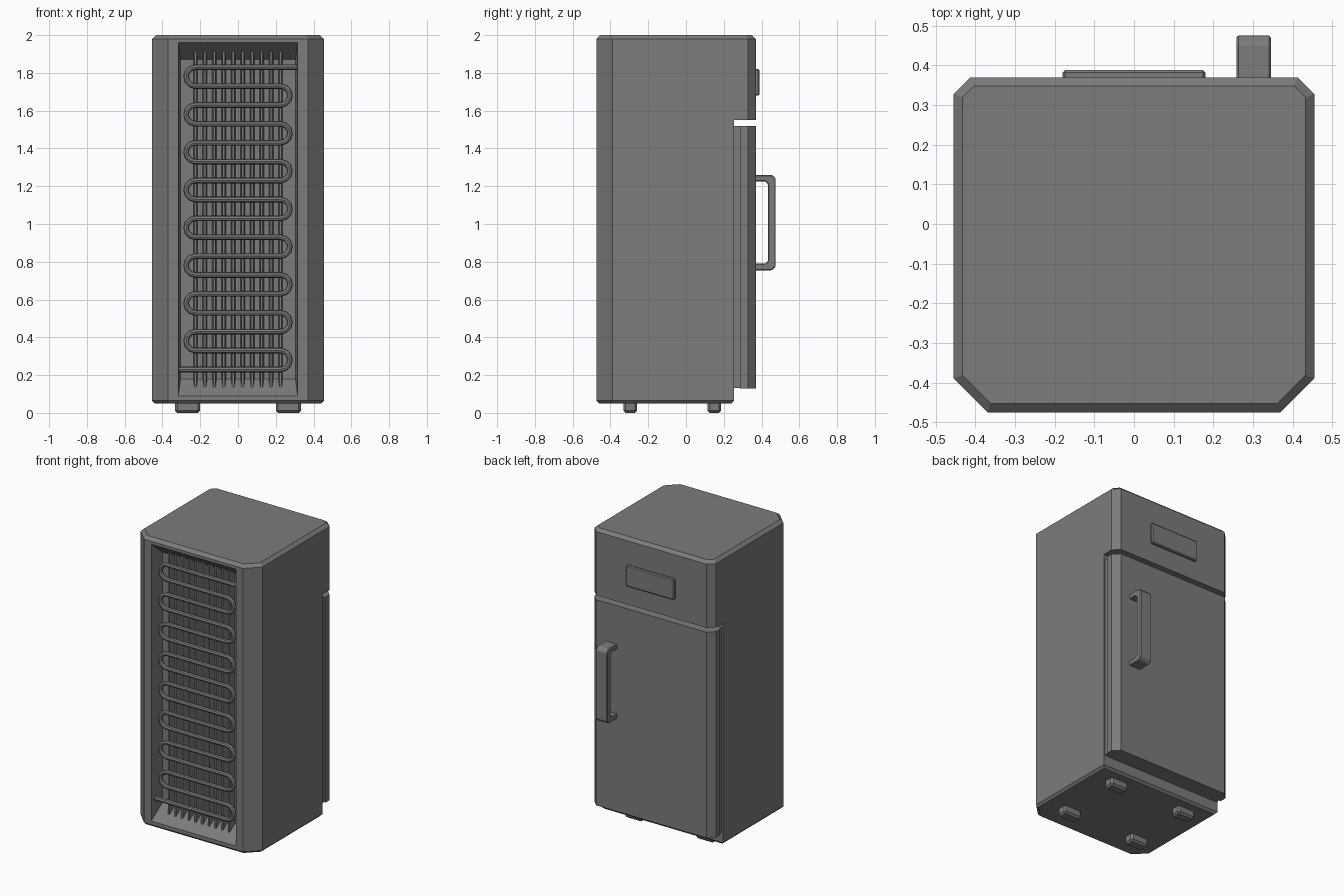
import bpy
import bmesh
from math import cos, sin, pi

default = bpy.data.objects.get("Cube")
if default:
    bpy.data.objects.remove(default, do_unlink=True)

grey = bpy.data.materials.new("enamel_grey")
grey.use_nodes = True
grey.diffuse_color = (0.2, 0.2, 0.2, 1)
grey.node_tree.nodes["Principled BSDF"].inputs["Base Color"].default_value = (0.2, 0.2, 0.2, 1)


def loft(name, rings):
    """Closed solid through equal-length rings of 3D points."""
    bm = bmesh.new()
    loops = [[bm.verts.new(p) for p in ring] for ring in rings]
    for low, high in zip(loops, loops[1:]):
        for i in range(len(low)):
            j = (i + 1) % len(low)
            bm.faces.new((low[i], low[j], high[j], high[i]))
    bm.faces.new(loops[0][::-1])
    bm.faces.new(loops[-1])
    bmesh.ops.recalc_face_normals(bm, faces=bm.faces)
    mesh = bpy.data.meshes.new(name)
    bm.to_mesh(mesh)
    bm.free()
    mesh.materials.append(grey)
    obj = bpy.data.objects.new(name, mesh)
    bpy.context.collection.objects.link(obj)
    return obj


def footprint(z, x, front, back, cut_front, cut_back, inset=0.0):
    """Rectangle in plan with 45 degree corner cuts, shrunk by inset."""
    x, front, back = x - inset, front + inset, back - inset
    half = []
    for y, cut, inward in ((front, cut_front, 1), (back, cut_back, -1)):
        cut = max(cut - 0.586 * inset, 0)
        corner = [(x - cut, y), (x, y + inward * cut)] if cut else [(x, y)]
        half += corner if inward == 1 else corner[::-1]
    return [(px, py, z) for px, py in half] + [(-px, py, z) for px, py in half[::-1]]


def side_prism(name, profile, x0, x1):
    """Extrude a (y, z) profile along x."""
    return loft(name, [[(x, y, z) for y, z in profile] for x in (x0, x1)])


def box(name, x0, x1, y0, y1, z0, z1):
    return side_prism(name, [(y0, z0), (y1, z0), (y1, z1), (y0, z1)], x0, x1)


def apply_modifier(obj, mod):
    bpy.context.view_layer.objects.active = obj
    bpy.ops.object.modifier_apply(modifier=mod.name)


def carve(obj, cutter):
    mod = obj.modifiers.new("carve", 'BOOLEAN')
    mod.operation, mod.solver, mod.object = 'DIFFERENCE', 'EXACT', cutter
    apply_modifier(obj, mod)
    bpy.data.objects.remove(cutter, do_unlink=True)


def soften(obj, width):
    mod = obj.modifiers.new("chamfer", 'BEVEL')
    mod.width, mod.segments = width, 1
    apply_modifier(obj, mod)


# Cabinet with chamfered rims
plan = (0.455, -0.475, 0.37, 0.085, 0.042)
cabinet = loft("cabinet", [footprint(z, *plan, inset) for z, inset in
                           ((0.05, 0.015), (0.065, 0), (1.98, 0), (2.0, 0.022))])

# Door space below the upper compartment
carve(cabinet, side_prism("door_space", [(0.255, 1.55), (0.6, 1.55), (0.6, 0), (0.24, 0),
                                         (0.24, 0.05), (0.255, 0.065)], -1, 1))


# Tapered recess for the cooling grille
def opening(y, x, z0, z1):
    return [(-x, y, z0), (x, y, z0), (x, y, z1), (-x, y, z1)]


carve(cabinet, loft("recess", [opening(-0.5, 0.318, 0.07, 1.98),
                               opening(-0.475, 0.316, 0.09, 1.96),
                               opening(-0.37, 0.304, 0.18, 1.87)]))

# Door and its seal
loft("door", [footprint(z, 0.455, 0.285, 0.37, 0, 0.042) for z in (0.13, 1.52)])
box("door_seal", -0.445, 0.445, 0.25, 0.29, 0.132, 1.518)

# Handle
handle = side_prism("door_handle", [
    (0.365, 0.755), (0.455, 0.755), (0.475, 0.775), (0.475, 1.24), (0.455, 1.26), (0.365, 1.26),
    (0.365, 1.225), (0.42, 1.225), (0.435, 1.21), (0.435, 0.805), (0.42, 0.79), (0.365, 0.79)],
    0.258, 0.345)
soften(handle, 0.005)

# Plain plate on the upper compartment
soften(box("upper_plate", -0.18, 0.18, 0.36, 0.388, 1.68, 1.82), 0.006)

# Feet
for side, x in (("right", -0.267), ("left", 0.267)):
    for end, y in (("front", -0.295), ("back", 0.15)):
        foot = box(f"{end}_{side}_foot", x - 0.066, x + 0.066, y - 0.036, y + 0.036, 0, 0.07)
        soften(foot, 0.012)

# Vertical tapered fins
for i in range(10):
    x = -0.225 + 0.05 * i
    loft(f"cooling_fin_{i + 1}", [
        [(x - w, y, 0.13), (x + w, y, 0.13), (x + w, y, 1.92), (x - w, y, 1.92)]
        for y, w in ((-0.42, 0.006), (-0.36, 0.013))])

# Serpentine cooling pipe
rows, pitch, reach = 17, 0.1, 0.225
path = [(0.312, 1.83)]
for row in range(rows - 1):
    side = -1 if row % 2 == 0 else 1
    centre = 1.83 - pitch * (row + 0.5)
    for step in range(7):
        angle = pi / 2 - pi * step / 6
        path.append((side * (reach + pitch / 2 * cos(angle)), centre + pitch / 2 * sin(angle)))
path.append((-0.312, 1.83 - pitch * (rows - 1)))

curve = bpy.data.curves.new("cooling_pipe", 'CURVE')
curve.dimensions = '3D'
curve.bevel_depth = 0.015
curve.bevel_resolution = 2
curve.use_fill_caps = True
spline = curve.splines.new('POLY')
spline.points.add(len(path) - 1)
for point, (x, z) in zip(spline.points, path):
    point.co = (x, -0.435, z, 1)
curve.materials.append(grey)
pipe = bpy.data.objects.new("cooling_pipe", curve)
bpy.context.collection.objects.link(pipe)
bpy.ops.object.select_all(action='DESELECT')
pipe.select_set(True)
bpy.context.view_layer.objects.active = pipe
bpy.ops.object.convert(target='MESH')
bpy.ops.object.shade_smooth_by_angle()
